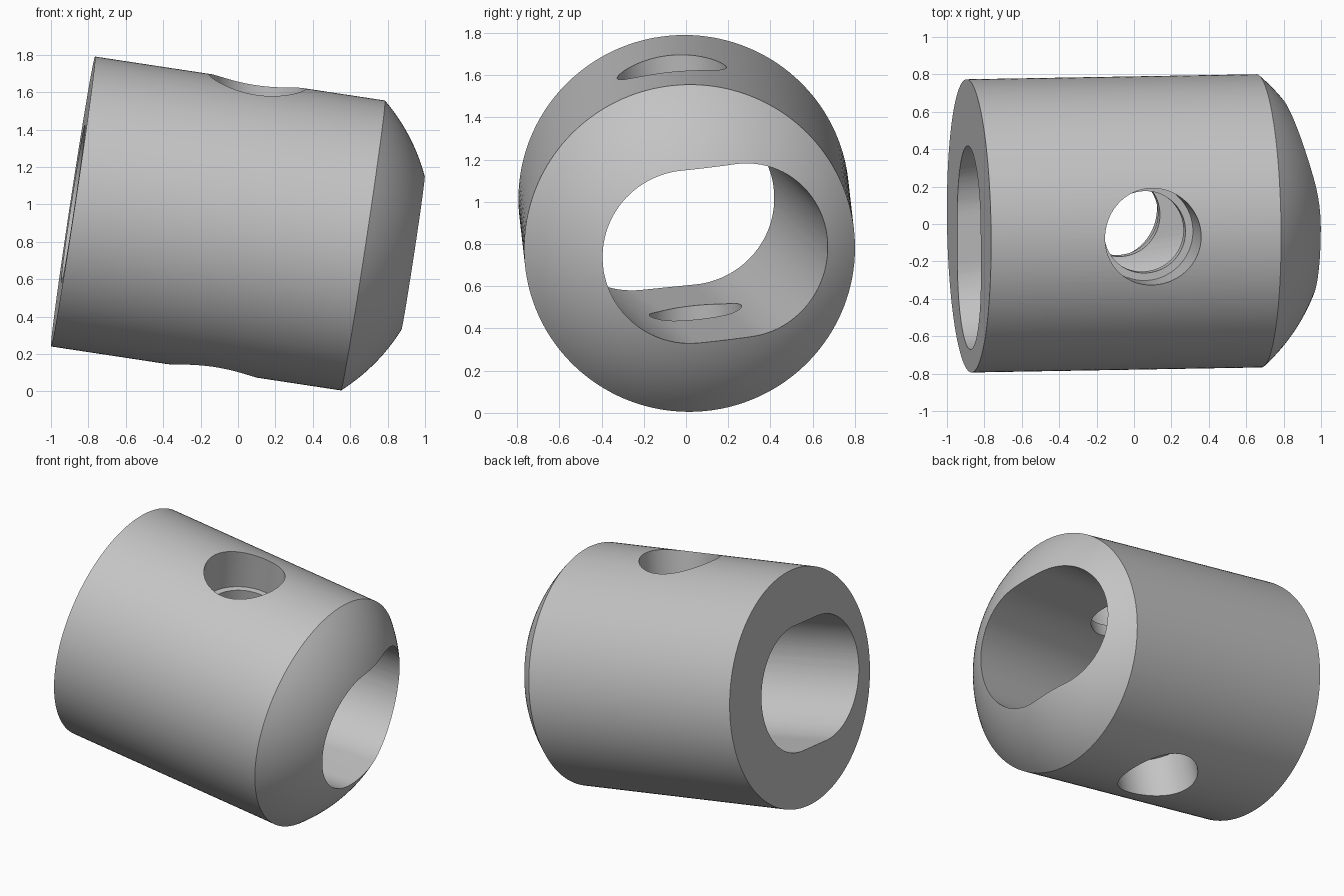
import bpy, bmesh, math
from mathutils import Matrix, Vector

cube = bpy.data.objects.get("Cube")
if cube:
    bpy.data.objects.remove(cube, do_unlink=True)

# Tilted frame: local x runs along the barrel, local z along the cross hole
axis = Vector((1.55, 0.027, -0.235)).normalized()
side = Vector((0, 1, 0.1))
side = (side - axis * side.dot(axis)).normalized()
up = axis.cross(side)
centre = Vector((-0.016, 0.005, 0.884))
frame = Matrix.Translation(centre) @ Matrix((axis, side, up)).transposed().to_4x4()

# Barrel sizes, measured from where the bores cross
RADIUS, BACK, FRONT = 0.784, -0.876, 0.692
DOME_R = 1.038
DOME_C = FRONT - math.sqrt(DOME_R ** 2 - RADIUS ** 2)
SLOT_R, SLOT_HALF, SLOT_SKEW = 0.415, 0.13, 0.133
BORE_R, COUNTER_R, LEDGE = 0.22, 0.26, 0.49
SEGMENTS = 160


def make_object(name, bm):
    bmesh.ops.remove_doubles(bm, verts=bm.verts, dist=1e-5)
    bmesh.ops.recalc_face_normals(bm, faces=bm.faces)
    mesh = bpy.data.meshes.new(name)
    bm.to_mesh(mesh)
    bm.free()
    obj = bpy.data.objects.new(name, mesh)
    bpy.context.collection.objects.link(obj)
    obj.matrix_world = frame
    return obj


def lathe(name, profile, turn_axis, steps):
    """Revolve a profile of local points about an axis through the centre."""
    bm = bmesh.new()
    verts = [bm.verts.new(p) for p in profile]
    edges = [bm.edges.new(pair) for pair in zip(verts, verts[1:])]
    bmesh.ops.spin(bm, geom=verts + edges, cent=(0, 0, 0), axis=turn_axis,
                   angle=math.tau, steps=steps)
    return make_object(name, bm)


# Barrel with a flat back and a spherical front
profile = [(BACK, 0, 0), (BACK, 0, RADIUS)]
rim_angle = math.asin(RADIUS / DOME_R)
for i in range(25):
    a = rim_angle * (1 - i / 24)
    profile.append((DOME_C + DOME_R * math.cos(a), 0, DOME_R * math.sin(a)))
barrel = lathe("barrel", profile, (1, 0, 0), SEGMENTS)

# Skewed rounded slot through the length
bm = bmesh.new()
outline = []
for sign in (1, -1):
    for i in range(49):
        a = math.pi * (i / 48 - 0.5)
        outline.append((sign * (SLOT_HALF + SLOT_R * math.cos(a)),
                        sign * SLOT_R * math.sin(a)))
rings = [[bm.verts.new((x, y + SLOT_SKEW * x, z)) for y, z in outline]
         for x in (-1.3, 1.3)]
for ring in rings:
    bm.faces.new(ring)
for i in range(len(outline)):
    j = (i + 1) % len(outline)
    bm.faces.new((rings[0][i], rings[0][j], rings[1][j], rings[1][i]))
slot = make_object("slot_cutter", bm)

# Cross hole, wider toward both outer openings
half = [(COUNTER_R, 1), (COUNTER_R, LEDGE), (BORE_R, LEDGE)]
hole_profile = [(0, 0, 1)] + [(r, 0, z) for r, z in half]
hole_profile += [(r, 0, -z) for r, z in reversed(half)] + [(0, 0, -1)]
hole = lathe("cross_hole_cutter", hole_profile, (0, 0, 1), 96)

# Cut the openings
bpy.context.view_layer.update()
bpy.ops.object.select_all(action="DESELECT")
barrel.select_set(True)
bpy.context.view_layer.objects.active = barrel
for cutter in (slot, hole):
    mod = barrel.modifiers.new(cutter.name, "BOOLEAN")
    mod.operation = "DIFFERENCE"
    mod.solver = "EXACT"
    mod.object = cutter
    bpy.ops.object.modifier_apply(modifier=mod.name)
    bpy.data.objects.remove(cutter, do_unlink=True)
bpy.ops.object.shade_smooth_by_angle(angle=math.radians(20))

# Plain grey finish
grey = bpy.data.materials.new("plain grey")
grey.use_nodes = True
colour = (0.55, 0.55, 0.55, 1)
grey.diffuse_color = colour
grey.node_tree.nodes["Principled BSDF"].inputs["Base Color"].default_value = colour
barrel.data.materials.clear()
barrel.data.materials.append(grey)
